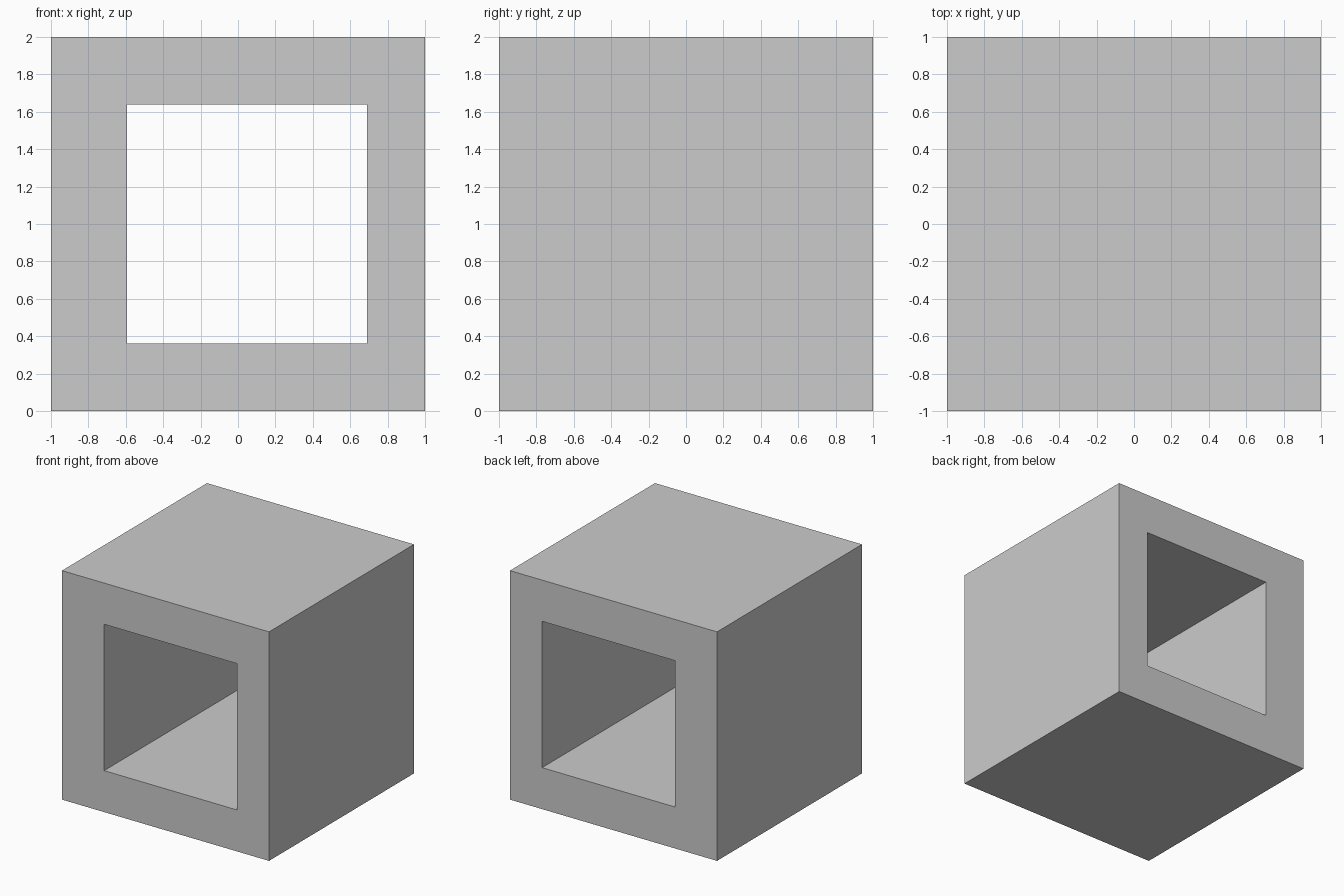
import bpy, bmesh

if "Cube" in bpy.data.objects:
    bpy.data.objects.remove(bpy.data.objects["Cube"])

# Square frame profile (x, z): outer block and off-centre square tunnel
X0, X1, Z0, Z1 = -0.593, 0.69, 0.362, 1.64
outer = [(-1, 0), (1, 0), (1, 2), (-1, 2)]
inner = [(X0, Z0), (X1, Z0), (X1, Z1), (X0, Z1)]

bm = bmesh.new()


def ring(profile, y):
    return [bm.verts.new((x, y, z)) for x, z in profile]


def bridge(a, b):
    for i in range(4):
        j = (i + 1) % 4
        bm.faces.new((a[i], a[j], b[j], b[i]))


# Front rim, outer walls, back rim, tunnel walls
of, ob = ring(outer, -1), ring(outer, 1)
hf, hb = ring(inner, -1), ring(inner, 1)
for a, b in ((of, hf), (of, ob), (ob, hb), (hf, hb)):
    bridge(a, b)
bmesh.ops.recalc_face_normals(bm, faces=bm.faces[:])

mesh = bpy.data.meshes.new("hollow_block")
bm.to_mesh(mesh)
bm.free()
block = bpy.data.objects.new("hollow_block", mesh)
bpy.context.collection.objects.link(block)
